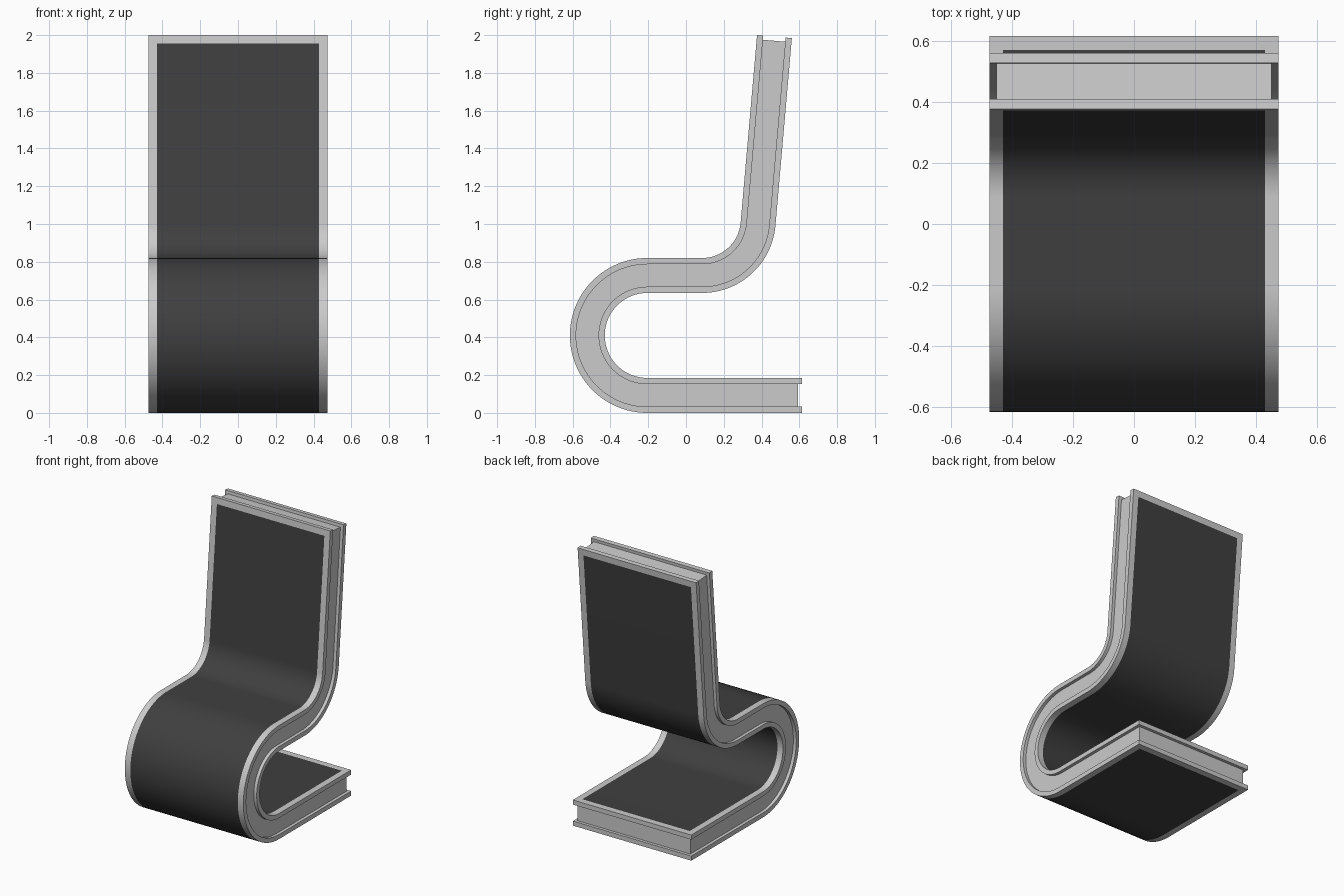
import bpy, bmesh
from math import sin, cos, pi, radians

if "Cube" in bpy.data.objects:
    bpy.data.objects.remove(bpy.data.objects["Cube"])

HALF_Y = 0.615            # base reaches this far back
C1, R1 = (-0.205, 0.41), 0.3175    # front bend, centreline radius
C2, R2 = (0.085, 1.025), 0.2975    # seat-to-back bend
TILT = radians(5)
BACK = 0.9967             # straight length of the backrest
H, SKIN = 0.0925, 0.033   # half thickness of the band, thickness of a skin
WIDE, BORDER = 0.473, 0.044


def stations(insets):
    """Centreline points and outward normals; insets shorten both ends."""
    out = [((HALF_Y - i, C1[1] - R1), (0, -1)) for i in insets]
    for k in range(49):
        a = -pi / 2 - pi * k / 48
        n = (cos(a), sin(a))
        out.append(((C1[0] + R1 * n[0], C1[1] + R1 * n[1]), n))
    for k in range(25):
        a = -pi / 2 + (pi / 2 - TILT) * k / 24
        n = (-cos(a), -sin(a))
        out.append(((C2[0] - R2 * n[0], C2[1] - R2 * n[1]), n))
    end, n = out[-1]
    for i in reversed(insets):
        s = BACK - i
        out.append(((end[0] + s * sin(TILT), end[1] + s * cos(TILT)), n))
    return out


def material(name, v):
    m = bpy.data.materials.new(name)
    m.diffuse_color = (v, v, v, 1)
    m.use_nodes = True
    m.node_tree.nodes["Principled BSDF"].inputs["Base Color"].default_value = m.diffuse_color
    return m


def band(name, d_in, d_out, xs, insets, mats=None):
    """Sweep a flat strip along the path; the face at d_out may hold a panel."""
    bm = bmesh.new()
    st = stations(insets)
    grid = {}
    for j, (p, n) in enumerate(st):
        for i, x in enumerate(xs):
            for s, d in enumerate((d_in, d_out)):
                grid[j, i, s] = bm.verts.new((x, p[0] + n[0] * d, p[1] + n[1] * d))
    last_j, last_i = len(st) - 1, len(xs) - 1

    def quad(*keys):
        return bm.faces.new([grid[k] for k in keys])

    for j in range(last_j):
        for i in range(last_i):
            for s in (0, 1):
                f = quad((j, i, s), (j, i + 1, s), (j + 1, i + 1, s), (j + 1, i, s))
                if mats and s == 1 and i == 1 and 0 < j < last_j - 1:
                    f.material_index = 1
        for i in (0, last_i):
            quad((j, i, 0), (j, i, 1), (j + 1, i, 1), (j + 1, i, 0))
    for j in (0, last_j):
        for i in range(last_i):
            quad((j, i, 0), (j, i + 1, 0), (j, i + 1, 1), (j, i, 1))
    bmesh.ops.recalc_face_normals(bm, faces=bm.faces)
    for f in bm.faces:
        f.smooth = True
    me = bpy.data.meshes.new(name)
    bm.to_mesh(me)
    bm.free()
    me.set_sharp_from_angle(angle=radians(30))
    for m in mats or []:
        me.materials.append(m)
    ob = bpy.data.objects.new(name, me)
    bpy.context.collection.objects.link(ob)
    return ob


mats = [material("frame_grey", 0.8), material("panel_dark", 0.05)]
cols = [-WIDE, -WIDE + BORDER, WIDE - BORDER, WIDE]

# recessed core of the chair
band("chair_core", -H + SKIN - 0.003, H - SKIN + 0.003, [-0.45, 0.45], [0.022])
# two skins with bordered dark panels: sitting side and rear side
band("sitting_skin", H - SKIN, H, cols, [0, 0.045], mats)
band("rear_skin", -H + SKIN, -H, cols, [0, 0.045], mats)
